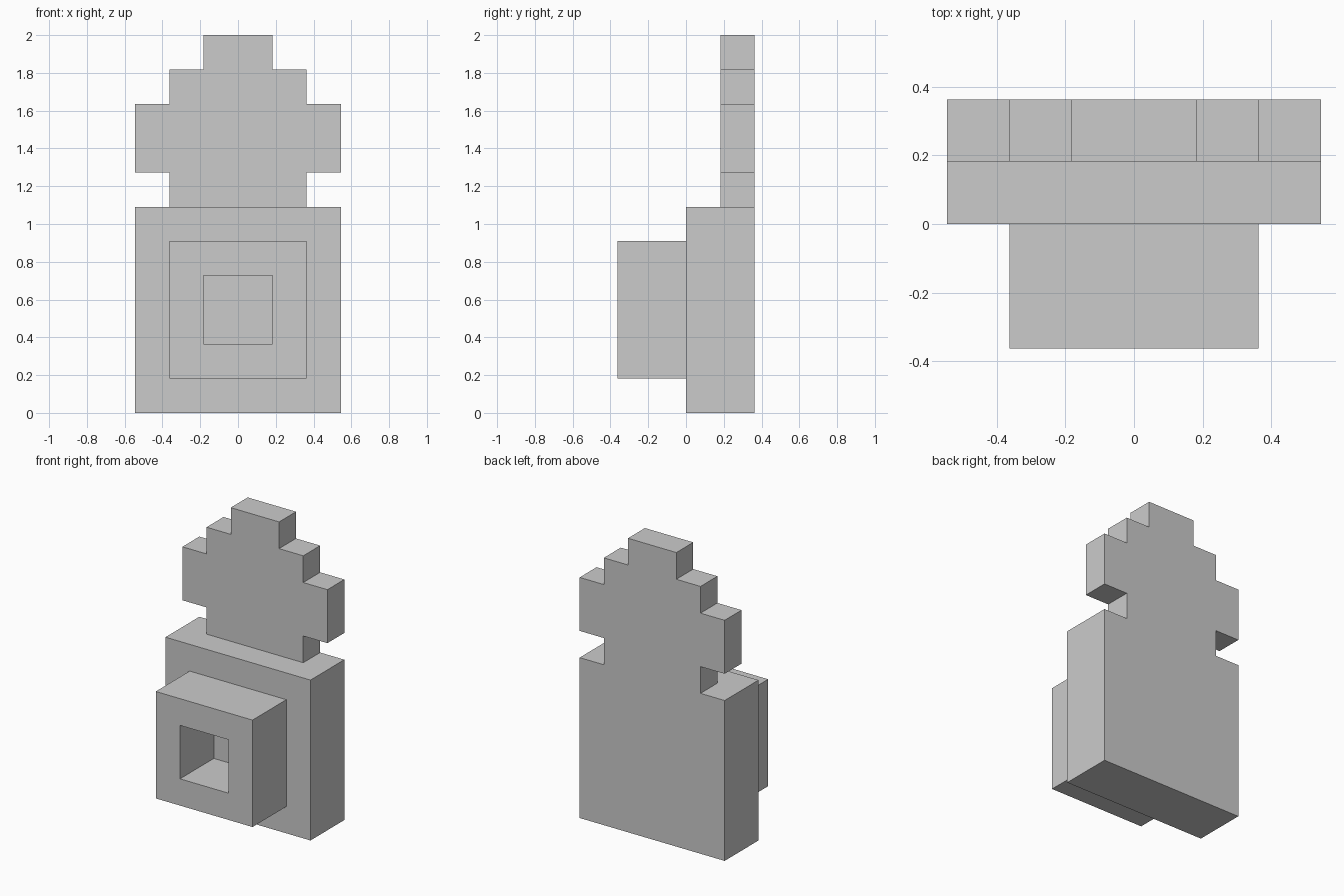
import bpy

if "Cube" in bpy.data.objects:
    bpy.data.objects.remove(bpy.data.objects["Cube"])

U = 2 / 11  # the model sits on a grid of 11 units in height


def slab(name, points, faces, y0, y1):
    """Flat front profile (x, z) in grid units, thickened from y0 to y1."""
    mesh = bpy.data.meshes.new(name)
    mesh.from_pydata([(x * U, 0, z * U) for x, z in points], [], faces)
    obj = bpy.data.objects.new(name, mesh)
    bpy.context.collection.objects.link(obj)
    obj.location.y = (y0 + y1) / 2 * U
    mod = obj.modifiers.new("Thickness", 'SOLIDIFY')
    mod.thickness = (y1 - y0) * U
    mod.offset = 0
    return obj


def rect(half_width, z0, z1):
    return [(-half_width, z0), (half_width, z0), (half_width, z1), (-half_width, z1)]


# Main block
slab("body", rect(3, 0, 6), [range(4)], 0, 2)

# Square frame on the front, its opening reaching the body
frame_faces = [(i, (i + 1) % 4, (i + 1) % 4 + 4, i + 4) for i in range(4)]
slab("front_frame", rect(2, 1, 5) + rect(1, 2, 4), frame_faces, -2, 0)

# Stepped crest along the back: right half profile, mirrored to the left
right = [(2, 6), (2, 7), (3, 7), (3, 9), (2, 9), (2, 10), (1, 10), (1, 11)]
outline = right + [(-x, z) for x, z in reversed(right)]
slab("stepped_crest", outline, [range(len(outline))], 1, 2)
